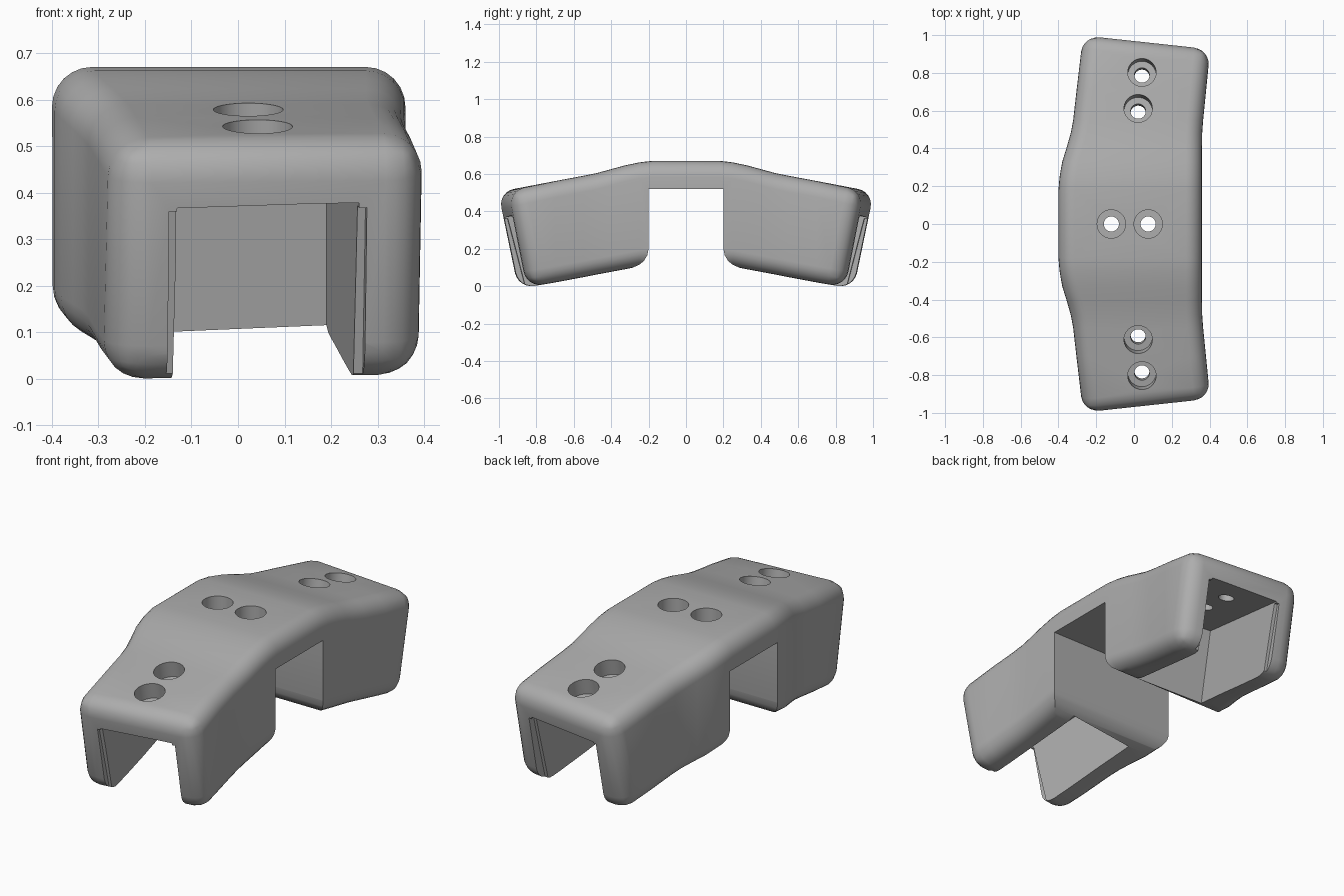
import bpy, bmesh, math
from mathutils import Vector, Matrix

cube = bpy.data.objects.get("Cube")
if cube:
    bpy.data.objects.remove(cube, do_unlink=True)

grey = bpy.data.materials.new("plain grey")
grey.use_nodes = True
colour = (0.42, 0.42, 0.42, 1)
grey.diffuse_color = colour
grey.node_tree.nodes["Principled BSDF"].inputs["Base Color"].default_value = colour


def to_object(name, bm):
    bmesh.ops.recalc_face_normals(bm, faces=bm.faces)
    mesh = bpy.data.meshes.new(name)
    bm.to_mesh(mesh)
    bm.free()
    mesh.materials.append(grey)
    ob = bpy.data.objects.new(name, mesh)
    bpy.context.collection.objects.link(ob)
    return ob


def loft(name, rings):
    """Closed solid through rings of equal point count."""
    bm = bmesh.new()
    loops = [[bm.verts.new(p) for p in ring] for ring in rings]
    n = len(loops[0])
    for a, b in zip(loops, loops[1:]):
        for i in range(n):
            j = (i + 1) % n
            bm.faces.new((a[i], a[j], b[j], b[i]))
    bm.faces.new(loops[0])
    bm.faces.new(loops[-1])
    return to_object(name, bm)


def apply(ob, mod):
    bpy.context.view_layer.objects.active = ob
    bpy.ops.object.modifier_apply(modifier=mod.name)


def cut(ob, cutter):
    cutter.hide_render = True
    mod = ob.modifiers.new("cut", 'BOOLEAN')
    mod.operation = 'DIFFERENCE'
    mod.solver = 'EXACT'
    mod.object = cutter
    apply(ob, mod)
    bpy.data.objects.remove(cutter, do_unlink=True)


def section(y, top, bottom, left, right):
    return [(left, y, top), (right, y, top), (right, y, bottom), (left, y, bottom)]


# Body: half the stations, then mirrored in y
stations = [
    (0.0, 0.67, 0.115, -0.40, 0.36),
    (0.18, 0.67, 0.115, -0.40, 0.36),
    (0.25, 0.662, 0.106, -0.394, 0.36),
    (0.33, 0.645, 0.09, -0.38, 0.36),
    (0.41, 0.623, 0.075, -0.355, 0.36),
    (0.48, 0.604, 0.062, -0.335, 0.361),
    (0.55, 0.59, 0.048, -0.322, 0.366),
    (0.70, 0.562, 0.02, -0.305, 0.381),
]
half = [section(*s) for s in stations]
# Slanted, skewed end
half.append([(-0.268, 1.014, 0.503), (0.404, 0.94, 0.51),
             (0.396, 0.84, -0.004), (-0.28, 0.905, -0.014)])
mirror = [[(x, -y, z) for x, y, z in ring] for ring in half[:0:-1]]
body = loft("bracket_body", mirror + half)

bevel = body.modifiers.new("rounding", 'BEVEL')
bevel.width = 0.085
bevel.segments = 6
bevel.limit_method = 'ANGLE'
bevel.angle_limit = math.radians(40)
apply(body, bevel)

# Central gap between the legs, with rounded lower corners
arc = [(0.2, 0.52), (0.2, 0.2), (0.207, 0.165), (0.225, 0.135),
       (0.25, 0.115), (0.29, 0.097), (0.29, -0.2)]
outline = arc + [(-y, z) for y, z in reversed(arc)]
cut(body, loft("gap_cutter", [[(x, y, z) for y, z in outline] for x in (-1, 1)]))

# Open channel inside each leg, and a shallow step at its mouth
for s in (-1, 1):
    inner = [(-0.205, 0.36 * s, 0.49), (0.19, 0.32 * s, 0.495),
             (0.19, 0.21 * s, -0.1), (-0.205, 0.25 * s, -0.1)]
    outer = [(-0.115, 1.1 * s, 0.34), (0.28, 1.1 * s, 0.345),
             (0.28, 1.1 * s, -0.1), (-0.115, 1.1 * s, -0.1)]
    cut(body, loft("channel_cutter", [inner, outer]))
    step_in = [(-0.15, 0.955 * s, 0.362), (0.274, 0.895 * s, 0.372),
               (0.266, 0.775 * s, -0.1), (-0.156, 0.835 * s, -0.1)]
    step_out = [(-0.135, 1.1 * s, 0.337), (0.294, 1.1 * s, 0.342),
                (0.294, 1.1 * s, -0.1), (-0.135, 1.1 * s, -0.1)]
    cut(body, loft("step_cutter", [step_in, step_out]))


def screw_hole(x, y, z, tilt):
    """Counterbored hole, square to the top surface."""
    frame = Matrix.Translation((x, y, z)) @ Matrix.Rotation(tilt, 4, 'X')
    for radius, low, high in ((0.075, -0.085, 0.1), (0.04, -0.3, 0.1)):
        bm = bmesh.new()
        bmesh.ops.create_cone(bm, cap_ends=True, segments=40, radius1=radius,
                              radius2=radius, depth=high - low)
        bm.transform(frame @ Matrix.Translation((0, 0, (low + high) / 2)))
        cut(body, to_object("hole_cutter", bm))


for x in (-0.12, 0.075):
    screw_hole(x, 0, 0.67, 0)
for s in (-1, 1):
    screw_hole(0.042, 0.803 * s, 0.543, -s * math.radians(10.5))
    screw_hole(0.022, 0.612 * s, 0.579, -s * math.radians(10.5))

bpy.ops.object.select_all(action='DESELECT')
body.select_set(True)
bpy.context.view_layer.objects.active = body
bpy.ops.object.shade_smooth_by_angle(angle=math.radians(30))
